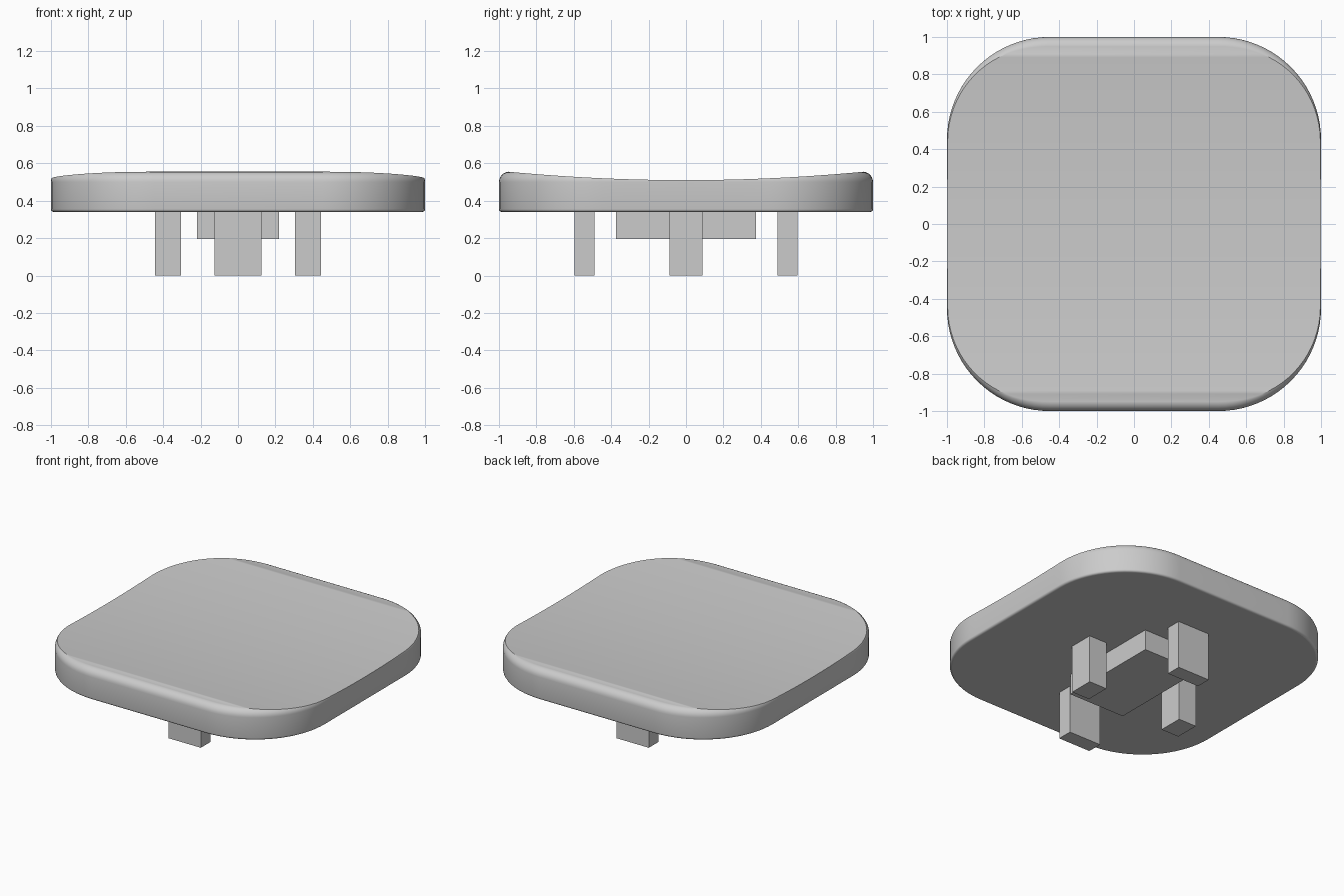
import bpy
import bmesh
from math import sin, cos, pi

cube = bpy.data.objects.get("Cube")
if cube:
    bpy.data.objects.remove(cube, do_unlink=True)

# Single grey plastic
grey = bpy.data.materials.new("grey plastic")
grey.use_nodes = True
COLOUR = (0.6, 0.6, 0.6, 1)
grey.diffuse_color = COLOUR
for node in grey.node_tree.nodes:
    if node.type == 'BSDF_PRINCIPLED':
        node.inputs["Base Color"].default_value = COLOUR


def add_object(name, bm):
    mesh = bpy.data.meshes.new(name)
    bm.to_mesh(mesh)
    bm.free()
    mesh.materials.append(grey)
    obj = bpy.data.objects.new(name, mesh)
    bpy.context.collection.objects.link(obj)
    return obj


def add_box(name, x0, x1, y0, y1, z0, z1):
    bm = bmesh.new()
    bmesh.ops.create_cube(bm, size=1)
    for v in bm.verts:
        v.co.x = (x0 + x1) / 2 + v.co.x * (x1 - x0)
        v.co.y = (y0 + y1) / 2 + v.co.y * (y1 - y0)
        v.co.z = (z0 + z1) / 2 + v.co.z * (z1 - z0)
    return add_object(name, bm)


# Cap: rounded square with a rounded rim, cut by a dish that curves along y
CORNER, INNER = 0.55, 0.45
BOTTOM, FOOT_R = 0.34, 0.015
RIM_Z, RIM_R = 0.50, 0.055
STEPS, SIDE = 20, 16


def dish(y):
    return 0.51 + 0.05 * y * y


# Right half of the outline as (centre x, centre y, normal angle), front to back
half = [(INNER, -INNER, -pi / 2 * (1 - i / STEPS)) for i in range(STEPS + 1)]
half += [(INNER, INNER * (2 * i / SIDE - 1), 0) for i in range(1, SIDE)]
half += [(INNER, INNER, pi / 2 * i / STEPS) for i in range(STEPS + 1)]


def inset_point(p, d):
    cx, cy, a = p
    return cx + (CORNER - d) * cos(a), cy + (CORNER - d) * sin(a)


def rim_end(p):
    """Angle around the rim rounding at which it meets the dish."""
    lo, hi = 0, pi / 2
    for _ in range(30):
        mid = (lo + hi) / 2
        y = inset_point(p, RIM_R * (1 - cos(mid)))[1]
        if RIM_Z + RIM_R * sin(mid) < dish(y):
            lo = mid
        else:
            hi = mid
    return lo


def ring(bm, rule):
    """One mirrored loop; rule gives inset and height for an outline point."""
    pts = []
    for p in half:
        d, z = rule(p)
        pts.append((*inset_point(p, d), z))
    pts += [(-x, y, z) for x, y, z in reversed(pts)]
    return [bm.verts.new(c) for c in pts]


bm = bmesh.new()
rings = []
for k in range(5):
    a = pi / 2 * k / 4
    rings.append(ring(bm, lambda p: (FOOT_R * (1 - sin(a)),
                                     BOTTOM + FOOT_R * (1 - cos(a)))))
for k in range(7):
    def rim(p):
        a = rim_end(p) * k / 6
        return RIM_R * (1 - cos(a)), RIM_Z + RIM_R * sin(a)
    rings.append(ring(bm, rim))
count = len(rings[0])
for low, high in zip(rings, rings[1:]):
    for i in range(count):
        j = (i + 1) % count
        bm.faces.new((low[i], low[j], high[j], high[i]))
top = rings[-1]
for i in range(len(half) - 1):
    bm.faces.new((top[i], top[i + 1], top[count - 2 - i], top[count - 1 - i]))
bm.faces.new(list(reversed(rings[0])))
cap = add_object("cap", bm)

bpy.ops.object.select_all(action='DESELECT')
cap.select_set(True)
bpy.context.view_layer.objects.active = cap
bpy.ops.object.shade_smooth_by_angle(angle=pi / 6)
cap.data.polygons[len(cap.data.polygons) - 1].use_smooth = False

# Raised block under the cap, and four posts around it
SEAT = BOTTOM + 0.005
add_box("underside_block", -0.22, 0.22, -0.375, 0.375, 0.195, SEAT)
for side, s in (("left", 1), ("right", -1)):
    x0, x1 = sorted((s * 0.305, s * 0.445))
    add_box(side + "_post", x0, x1, -0.0875, 0.0875, 0, SEAT)
for side, s in (("back", 1), ("front", -1)):
    y0, y1 = sorted((s * 0.49, s * 0.597))
    add_box(side + "_post", -0.126, 0.126, y0, y1, 0, SEAT)
